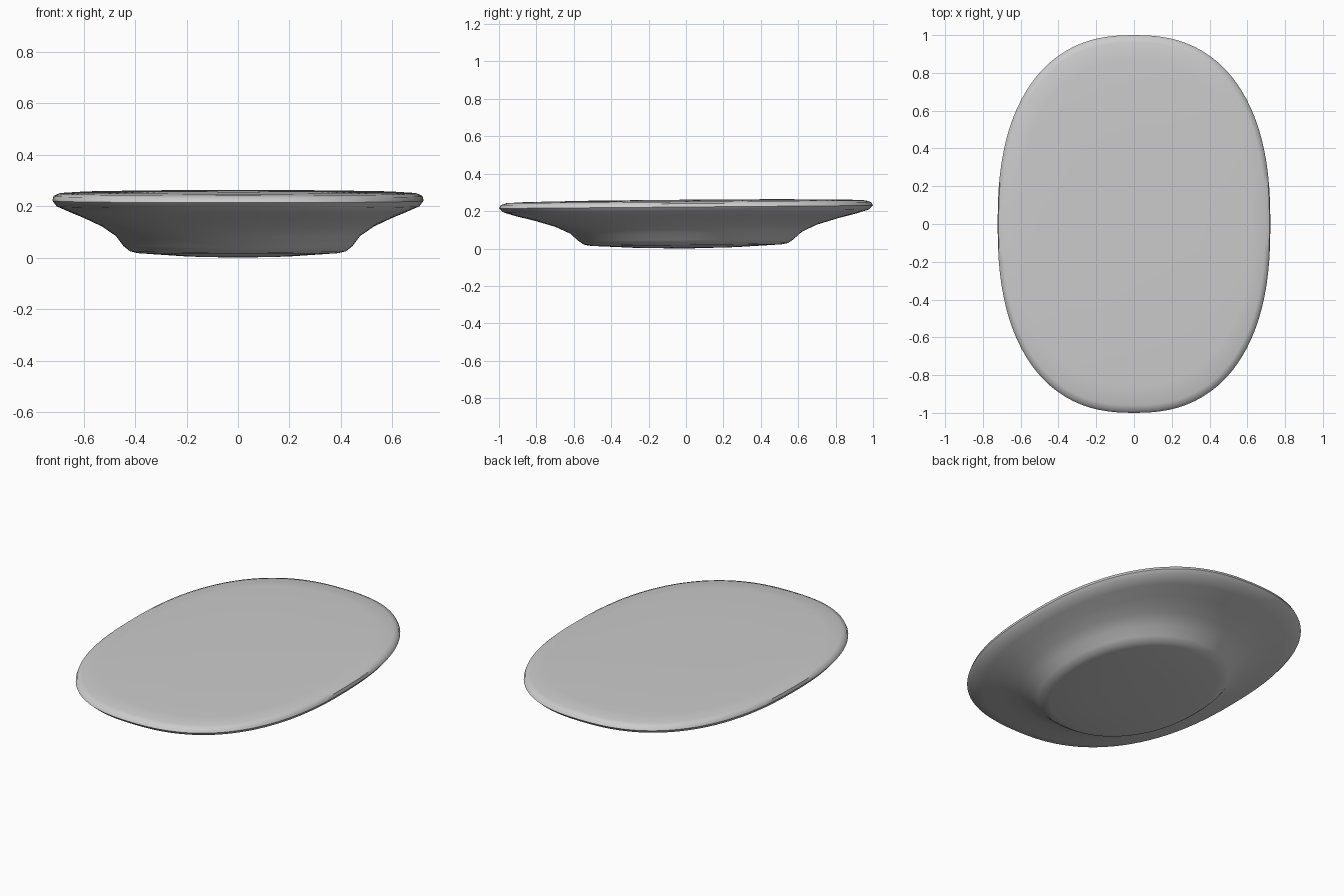
import bpy, bmesh, math

cube = bpy.data.objects.get("Cube")
if cube:
    bpy.data.objects.remove(cube, do_unlink=True)

SEGMENTS = 96


def material(name, colour):
    mat = bpy.data.materials.new(name)
    mat.use_nodes = True
    mat.diffuse_color = colour
    bsdf = mat.node_tree.nodes["Principled BSDF"]
    bsdf.inputs["Base Color"].default_value = colour
    bsdf.inputs["Roughness"].default_value = 0.6
    return mat


def oval(rx, ry, z, power):
    """Points of a slightly squared oval, raised a little towards the back."""
    points = []
    for i in range(SEGMENTS):
        a = math.tau * i / SEGMENTS
        c, s = math.cos(a), math.sin(a)
        x = math.copysign(abs(c) ** (2 / power), c) * rx
        y = math.copysign(abs(s) ** (2 / power), s) * ry
        points.append((x, y, z + 0.008 * y))
    return points


# Half width, half length and height, from the foot out to the rim and over the top
profile = [
    (0.20, 0.26, 0.005), (0.39, 0.51, 0.018), (0.42, 0.545, 0.025),
    (0.445, 0.575, 0.045), (0.475, 0.62, 0.085), (0.53, 0.70, 0.122),
    (0.60, 0.81, 0.155), (0.66, 0.91, 0.180), (0.705, 0.975, 0.200),
    (0.722, 1.0, 0.222), (0.717, 0.99, 0.240), (0.695, 0.96, 0.250),
    (0.62, 0.86, 0.255), (0.35, 0.48, 0.260),
]

# Shallow oval dish body with a flared underside and a level top
bm = bmesh.new()
rings = []
for rx, ry, z in profile:
    power = 2.1 + 0.3 * min(1, max(0, (rx - 0.42) / 0.28))
    rings.append([bm.verts.new(p) for p in oval(rx, ry, z, power)])
for low, high in zip(rings, rings[1:]):
    for i in range(SEGMENTS):
        j = (i + 1) % SEGMENTS
        bm.faces.new((low[i], low[j], high[j], high[i]))

# Close the underside and the top with fans
for ring, z in ((rings[0], 0.0), (rings[-1], 0.261)):
    centre = bm.verts.new((0, 0, z))
    for i in range(SEGMENTS):
        bm.faces.new((ring[i], ring[(i + 1) % SEGMENTS], centre))
bmesh.ops.recalc_face_normals(bm, faces=bm.faces)

mesh = bpy.data.meshes.new("oval_dish")
bm.to_mesh(mesh)
bm.free()
dish = bpy.data.objects.new("oval_dish", mesh)
bpy.context.collection.objects.link(dish)
mesh.materials.append(material("light grey", (0.6, 0.6, 0.6, 1)))

bpy.context.view_layer.objects.active = dish
dish.select_set(True)
bpy.ops.object.shade_smooth_by_angle(angle=math.radians(50))
